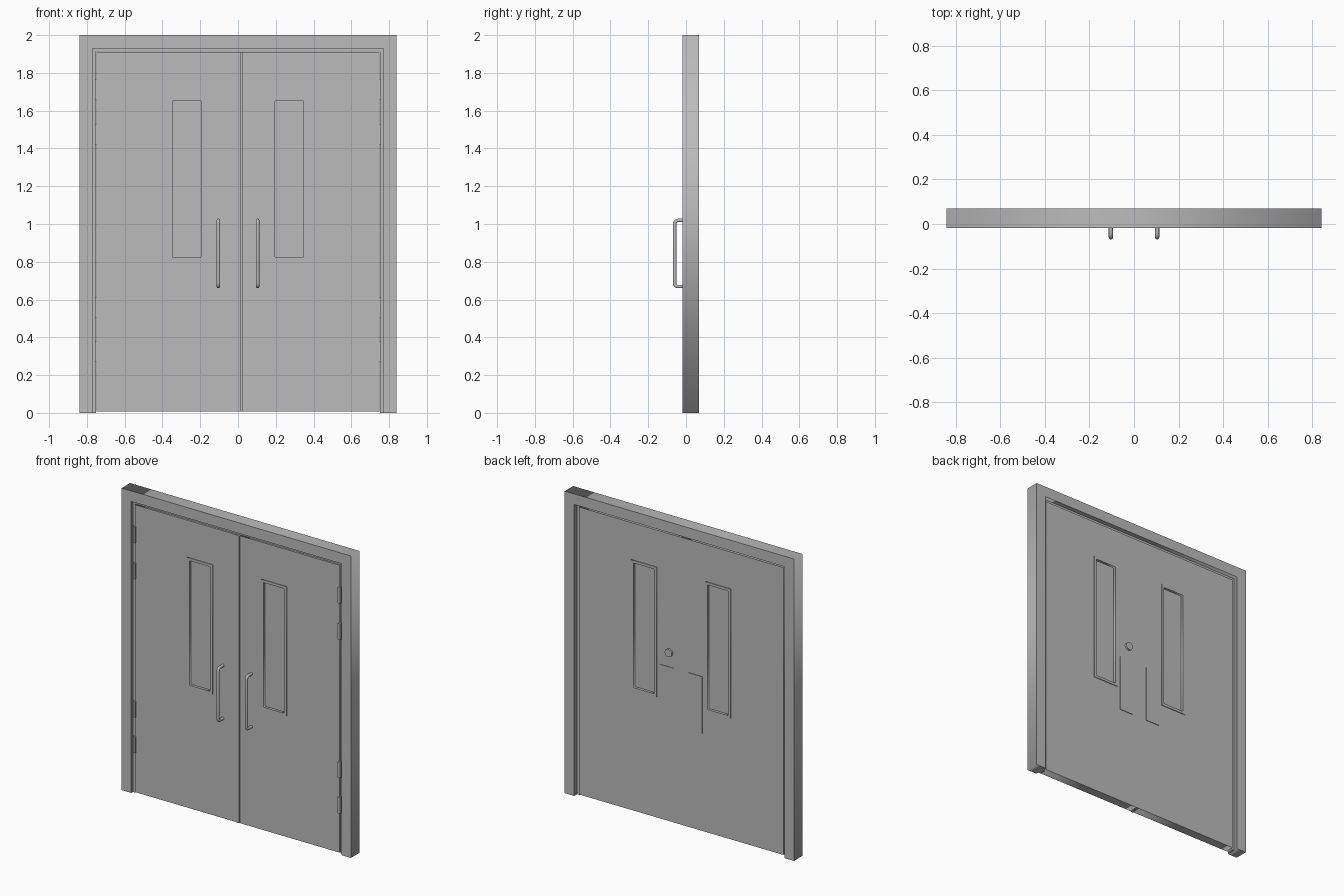
import bpy, math

if "Cube" in bpy.data.objects:
    bpy.data.objects.remove(bpy.data.objects["Cube"])

grey = bpy.data.materials.new("grey_paint")
grey.diffuse_color = (0.5, 0.5, 0.5, 1)
grey.use_nodes = True
grey.node_tree.nodes["Principled BSDF"].inputs["Base Color"].default_value = grey.diffuse_color


def finish(name, smooth=False):
    """Turn the active object into a named grey mesh."""
    ob = bpy.context.object
    bpy.ops.object.convert(target='MESH')
    ob = bpy.context.object
    ob.name = name
    ob.data.materials.clear()
    ob.data.materials.append(grey)
    if smooth:
        bpy.ops.object.shade_smooth_by_angle(angle=math.radians(40))
    return ob


def new_curve(name, dims):
    cu = bpy.data.curves.new(name, 'CURVE')
    cu.dimensions = dims
    ob = bpy.data.objects.new(name, cu)
    bpy.context.collection.objects.link(ob)
    bpy.ops.object.select_all(action='DESELECT')
    bpy.context.view_layer.objects.active = ob
    ob.select_set(True)
    return cu, ob


def slab(name, outlines, y0, y1):
    """Extrude x-z outlines (later ones are holes) from y0 to y1."""
    cu, ob = new_curve(name, '2D')
    cu.fill_mode = 'BOTH'
    cu.extrude = (y1 - y0) / 2
    for pts in outlines:
        sp = cu.splines.new('POLY')
        sp.points.add(len(pts) - 1)
        for p, (x, z) in zip(sp.points, pts):
            p.co = (x, z, 0, 1)
        sp.use_cyclic_u = True
    ob.rotation_euler.x = math.pi / 2
    ob.location.y = (y0 + y1) / 2
    return finish(name)


def rect(x0, x1, z0, z1):
    return [(x0, z0), (x1, z0), (x1, z1), (x0, z1)]


def portal(xo, zo, xi, zi):
    """Upside-down U outline."""
    return [(-xo, 0), (-xo, zo), (xo, zo), (xo, 0),
            (xi, 0), (xi, zi), (-xi, zi), (-xi, 0)]


def box(name, x0, x1, y0, y1, z0, z1):
    bpy.ops.mesh.primitive_cube_add(
        size=1, location=((x0 + x1) / 2, (y0 + y1) / 2, (z0 + z1) / 2))
    bpy.context.object.scale = (x1 - x0, y1 - y0, z1 - z0)
    return finish(name)


def handle(name, x):
    """Round bar bent into a pull with rounded corners."""
    r, yo, z0, z1 = 0.018, -0.060, 0.669, 1.019
    pts = [(-0.008, z0)]
    for cz, a0 in ((z0 + r, -90), (z1 - r, 180)):
        for i in range(6):
            # lower corner sweeps from straight-down to outward, upper the reverse
            a = math.radians(270 - 18 * i if a0 == -90 else 180 - 18 * i)
            pts.append((yo + r + r * math.cos(a), cz + r * math.sin(a)))
    pts.append((-0.008, z1))
    cu, ob = new_curve(name, '3D')
    cu.bevel_depth = 0.0095
    cu.bevel_resolution = 3
    cu.use_fill_caps = True
    sp = cu.splines.new('POLY')
    sp.points.add(len(pts) - 1)
    for p, (y, z) in zip(sp.points, pts):
        p.co = (x, y, z, 1)
    finish(name, True)


FRONT, BACK = -0.009, 0.050      # leaf faces
ZB, ZT = 0.008, 1.911            # leaf bottom and top

# Frame and the recessed stop inside it
slab("door_frame", [portal(0.84, 2.0, 0.77, 1.93)], -0.018, 0.07)
slab("frame_stop", [portal(0.77, 1.93, 0.751, 1.913)], 0.0, 0.04)

for side, s in (("left", -1), ("right", 1)):
    def span(a, b):
        return sorted((s * a, s * b))

    # Leaf with a window opening
    wx0, wx1 = span(0.195, 0.347)
    wz0, wz1 = 0.825, 1.65
    hole = rect(wx0, wx1, wz0, wz1)
    lx0, lx1 = span(0.022 if s > 0 else 0.0, 0.749)
    slab(side + "_leaf", [rect(lx0, lx1, ZB, ZT), hole], FRONT, BACK)
    box(side + "_window_pane", wx0, wx1, 0.003, 0.038, wz0, wz1)

    # Raised window trim on both faces
    b = 0.017
    trim = [rect(wx0 - b, wx1 + b, wz0 - b, wz1 + b), hole]
    slab(side + "_front_window_trim", trim, FRONT - 0.005, FRONT)
    slab(side + "_back_window_trim", trim, BACK, BACK + 0.005)

    # Pull handle in front, push plate behind
    handle(side + "_pull_handle", s * 0.104)
    px0, px1 = span(0.055, 0.155)
    box(side + "_push_plate", px0, px1, BACK, BACK + 0.004, 0.655, 1.03)

    # Hinges
    hx0, hx1 = span(0.742, 0.758)
    for i, z in enumerate((0.27, 0.505, 1.42, 1.66)):
        box(f"{side}_hinge_{i + 1}", hx0, hx1, -0.016, 0.003, z, z + 0.107)

# Meeting strip on the left leaf and the rebate behind it on the right leaf
box("meeting_strip", 0.0, 0.017, FRONT - 0.005, 0.018, ZB, ZT)
box("right_leaf_rebate", 0.003, 0.022, 0.021, BACK, ZB, ZT)

# Thumb-turn lock on the back
bpy.ops.mesh.primitive_cylinder_add(
    vertices=24, radius=0.026, depth=0.012,
    location=(0.087, BACK + 0.006, 1.125), rotation=(math.pi / 2, 0, 0))
finish("lock_turn", True)
